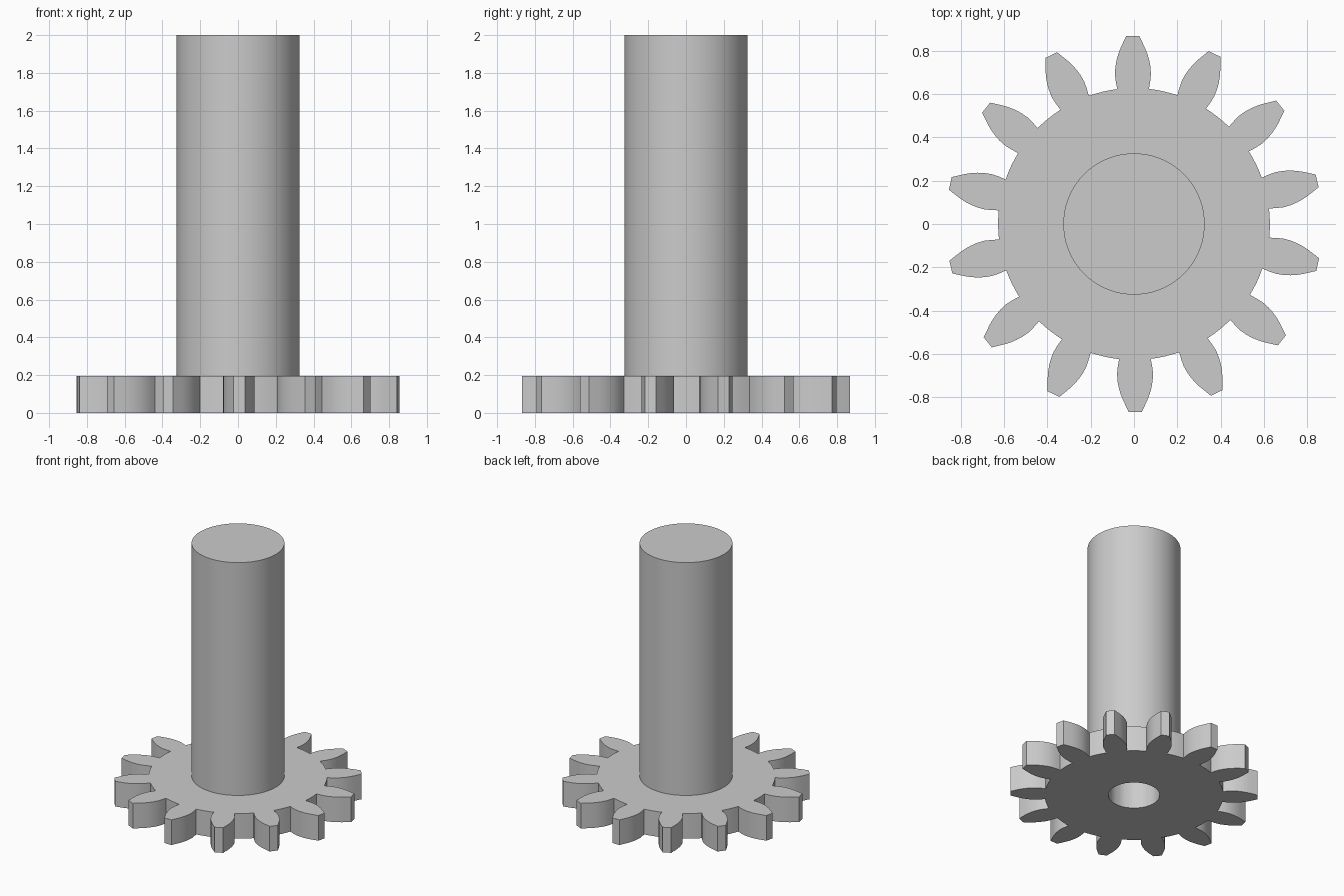
import bpy, bmesh
from math import pi, sin, cos, asin, radians

cube = bpy.data.objects.get("Cube")
if cube:
    bpy.data.objects.remove(cube, do_unlink=True)

TEETH = 14
PITCH = 2 * pi / TEETH
TURN = pi / 2 + radians(0.4)
ROOT_R, BORE_R, SHAFT_R = 0.627, 0.18, 0.326
GEAR_H, TOP, BORE_TOP = 0.195, 2.0, 1.0
VALLEY_STEPS = 4
# Tooth flank from root to tip: radius along the tooth, half width
FLANK = [(0.623, 0.073), (0.655, 0.079), (0.69, 0.083), (0.725, 0.081),
         (0.757, 0.075), (0.785, 0.067), (0.813, 0.056), (0.868, 0.03)]

steel = bpy.data.materials.new("light_grey_steel")
steel.use_nodes = True
colour = (0.6, 0.6, 0.6, 1)
steel.diffuse_color = colour
steel.node_tree.nodes["Principled BSDF"].inputs["Base Color"].default_value = colour


def finish(bm, name):
    bmesh.ops.recalc_face_normals(bm, faces=bm.faces)
    mesh = bpy.data.meshes.new(name)
    bm.to_mesh(mesh)
    bm.free()
    mesh.materials.append(steel)
    obj = bpy.data.objects.new(name, mesh)
    bpy.context.collection.objects.link(obj)
    bpy.ops.object.select_all(action='DESELECT')
    obj.select_set(True)
    bpy.context.view_layer.objects.active = obj
    bpy.ops.object.shade_smooth_by_angle(angle=radians(25))
    return obj


# Gear: flat ring plus one face per tooth, extruded upward
bm = bmesh.new()
half = asin(FLANK[0][1] / ROOT_R)
angles = []
for t in range(TEETH):
    mid = TURN + t * PITCH
    angles.append(mid - half)
    angles += [mid + half + (PITCH - 2 * half) * k / VALLEY_STEPS
               for k in range(VALLEY_STEPS)]
outer = [bm.verts.new((ROOT_R * cos(a), ROOT_R * sin(a), 0)) for a in angles]
inner = [bm.verts.new((BORE_R * cos(a), BORE_R * sin(a), 0)) for a in angles]
n = len(angles)
for i in range(n):
    j = (i + 1) % n
    bm.faces.new((inner[i], outer[i], outer[j], inner[j]))
for t in range(TEETH):
    c, s = cos(TURN + t * PITCH), sin(TURN + t * PITCH)
    first = t * (VALLEY_STEPS + 1)
    path = [(r, -w) for r, w in FLANK[1:]] + [(r, w) for r, w in reversed(FLANK[1:])]
    rim = [bm.verts.new((r * c - w * s, r * s + w * c, 0)) for r, w in path]
    bm.faces.new([outer[first]] + rim + [outer[first + 1]])
bottom = list(bm.faces)
ext = bmesh.ops.extrude_face_region(bm, geom=bottom, use_keep_orig=True)
top_verts = [g for g in ext["geom"] if isinstance(g, bmesh.types.BMVert)]
bmesh.ops.translate(bm, verts=top_verts, vec=(0, 0, GEAR_H))
finish(bm, "gear_wheel")

# Shaft: turned profile, solid at the top with a blind bore below
bm = bmesh.new()
profile = [(0, BORE_TOP), (BORE_R, BORE_TOP), (BORE_R, GEAR_H - 0.01),
           (SHAFT_R, GEAR_H - 0.01), (SHAFT_R, TOP), (0, TOP)]
verts = [bm.verts.new((r, 0, z)) for r, z in profile]
edges = [bm.edges.new(pair) for pair in zip(verts, verts[1:])]
bmesh.ops.spin(bm, geom=verts + edges, cent=(0, 0, 0), axis=(0, 0, 1),
               angle=2 * pi, steps=72, use_duplicate=False)
bmesh.ops.remove_doubles(bm, verts=bm.verts, dist=0.0001)
finish(bm, "shaft")
